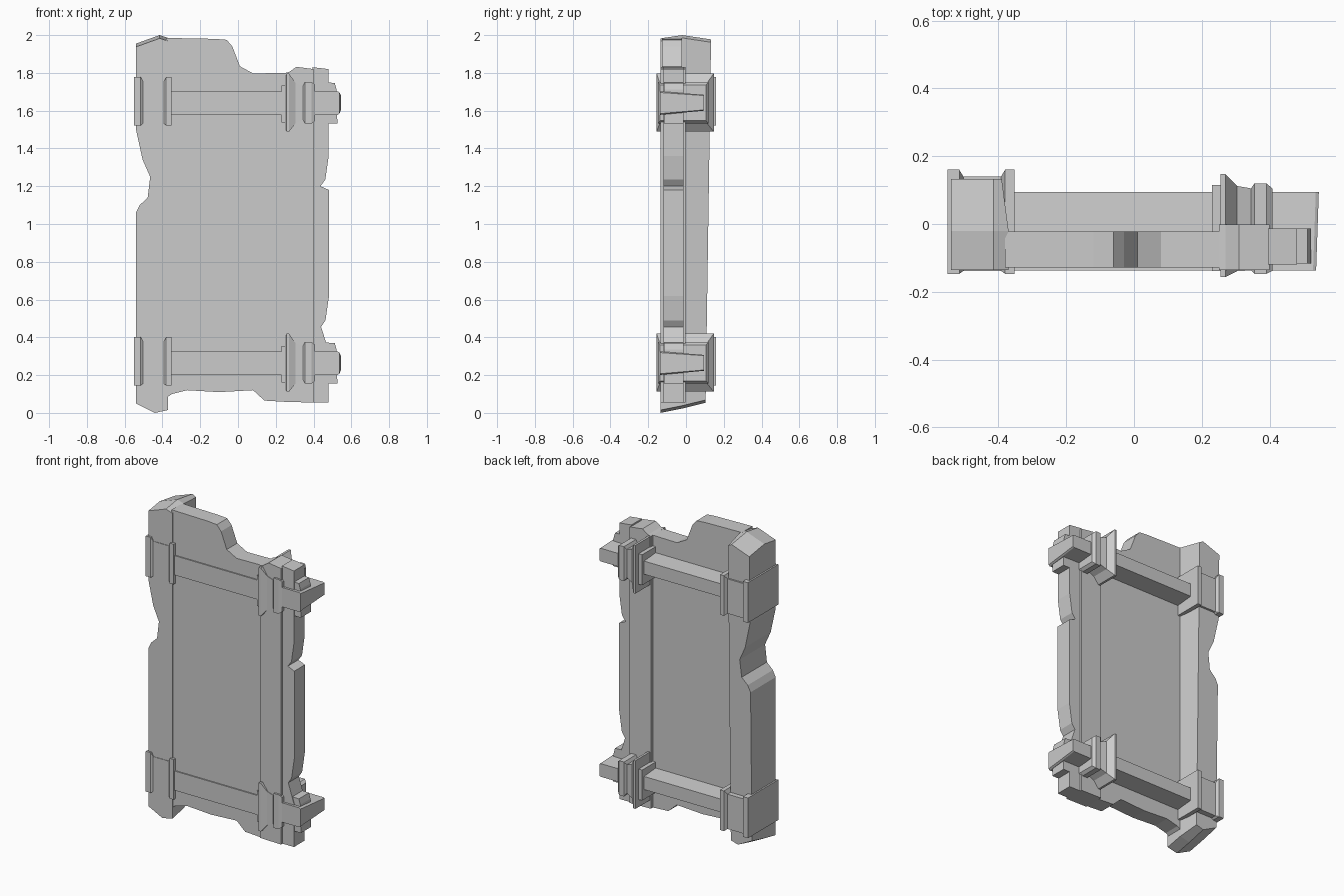
import bpy, bmesh
from mathutils import Vector


def loft(name, rings):
    """Skin a list of equal-length vertex rings and cap both ends."""
    bm = bmesh.new()
    vr = [[bm.verts.new(p) for p in r] for r in rings]
    n = len(vr[0])
    for a, b in zip(vr, vr[1:]):
        for i in range(n):
            j = (i + 1) % n
            bm.faces.new((a[i], a[j], b[j], b[i]))
    bm.faces.new(vr[0])
    bm.faces.new(vr[-1])
    bmesh.ops.recalc_face_normals(bm, faces=bm.faces)
    me = bpy.data.meshes.new(name)
    bm.to_mesh(me)
    bm.free()
    ob = bpy.data.objects.new(name, me)
    bpy.context.collection.objects.link(ob)
    return ob


def slab(name, outline, ys, tweak=lambda x, y, z: (x, y, z)):
    """Front-view outline (x, z) extruded through the depths ys."""
    return loft(name, [[Vector(tweak(x, y, z)) for x, z in outline] for y in ys])


def collar(name, sections, zc):
    """Rectangular sections along x: (x, y0, y1, below, above)."""
    return loft(name, [[(x, y0, zc - b), (x, y1, zc - b), (x, y1, zc + t), (x, y0, zc + t)]
                       for x, y0, y1, b, t in sections])


# Thick left post, chipped on its outer edge, with worn ends
def wear(x, y, z):
    if z > 1.9:
        z -= 0.15 * abs(y + 0.02)
    elif z < 0.1:
        z += 0.2 * (y + 0.135)
    if y > 0:
        y -= 0.03 * (1 - z / 2)
        if x > -0.38:
            x -= 0.02
    return x, y, z


slab("left_post", [(-0.54, 0.05), (-0.44, 0.0), (-0.37, 0.015), (-0.37, 1.985), (-0.415, 2.0),
                   (-0.54, 1.955), (-0.54, 1.5), (-0.505, 1.34), (-0.465, 1.25), (-0.478, 1.14),
                   (-0.52, 1.10), (-0.54, 1.06)], (-0.135, -0.02, 0.133), wear)

# Thin centre panel with broken top and bottom edges
slab("centre_panel", [(-0.38, 0.08), (-0.35, 0.10), (-0.27, 0.12), (-0.1, 0.11), (0.08, 0.12),
                      (0.14, 0.065), (0.26, 0.058), (0.26, 1.80), (0.08, 1.797), (0.01, 1.835),
                      (-0.03, 1.94), (-0.06, 1.975), (-0.12, 1.98), (-0.38, 1.985)],
     (-0.128, -0.022))

# Stile next to the panel
slab("inner_stile", [(0.25, 0.058), (0.4, 0.055), (0.4, 1.82), (0.31, 1.832), (0.27, 1.805),
                     (0.25, 1.80)], (-0.135, -0.002))

# Outer stile with two chips
slab("outer_stile", [(0.395, 0.055), (0.48, 0.055), (0.48, 0.33), (0.44, 0.455), (0.463, 0.49),
                     (0.482, 0.62), (0.482, 1.18), (0.437, 1.20), (0.462, 1.235), (0.48, 1.36),
                     (0.48, 1.82), (0.395, 1.83)], (-0.12, -0.013))

# Crossbars with their collars, repeated at the bottom and top
for tag, zc in (("bottom", 0.265), ("top", 1.642)):
    def bar_ring(x, s, tilt=0):
        prof = [(-0.137, -0.064), (0.095, -0.042), (0.095, 0.042), (-0.137, 0.06)]
        return [(x + (tilt if y > 0 else 0), y, zc + z * s) for y, z in prof]

    loft(tag + "_crossbar", [bar_ring(-0.4, 1), bar_ring(0.528, 1, 0.008), bar_ring(0.537, 0.9, 0.008)])

    lf, lm = (-0.147, 0.16, 0.12, 0.137), (-0.138, 0.14, 0.11, 0.112)
    collar(tag + "_left_collar", [(-0.55, *lf), (-0.515, *lf), (-0.503, *lm), (-0.392, *lm),
                                  (-0.38, *lf), (-0.353, *lf)], zc)

    big, mid, ring = (-0.156, 0.147, 0.153, 0.155), (-0.139, 0.112, 0.11, 0.105), (-0.147, 0.12, 0.11, 0.11)
    collar(tag + "_right_collar", [(0.23, -0.139, 0.115, 0.105, 0.09), (0.255, -0.139, 0.115, 0.105, 0.09),
                                   (0.2555, *big), (0.27, *big), (0.304, *mid),
                                   (0.345, -0.137, 0.105, 0.09, 0.09), (0.355, *ring), (0.39, *ring),
                                   (0.408, -0.138, 0.105, 0.095, 0.095)], zc)

    # Stepped block where the bar passes the outer stile
    slab(tag + "_end_block", [(0.4, zc - 0.11), (0.526, zc - 0.11), (0.522, zc + 0.07),
                              (0.512, zc + 0.105), (0.4, zc + 0.11)], (-0.116, -0.014))
